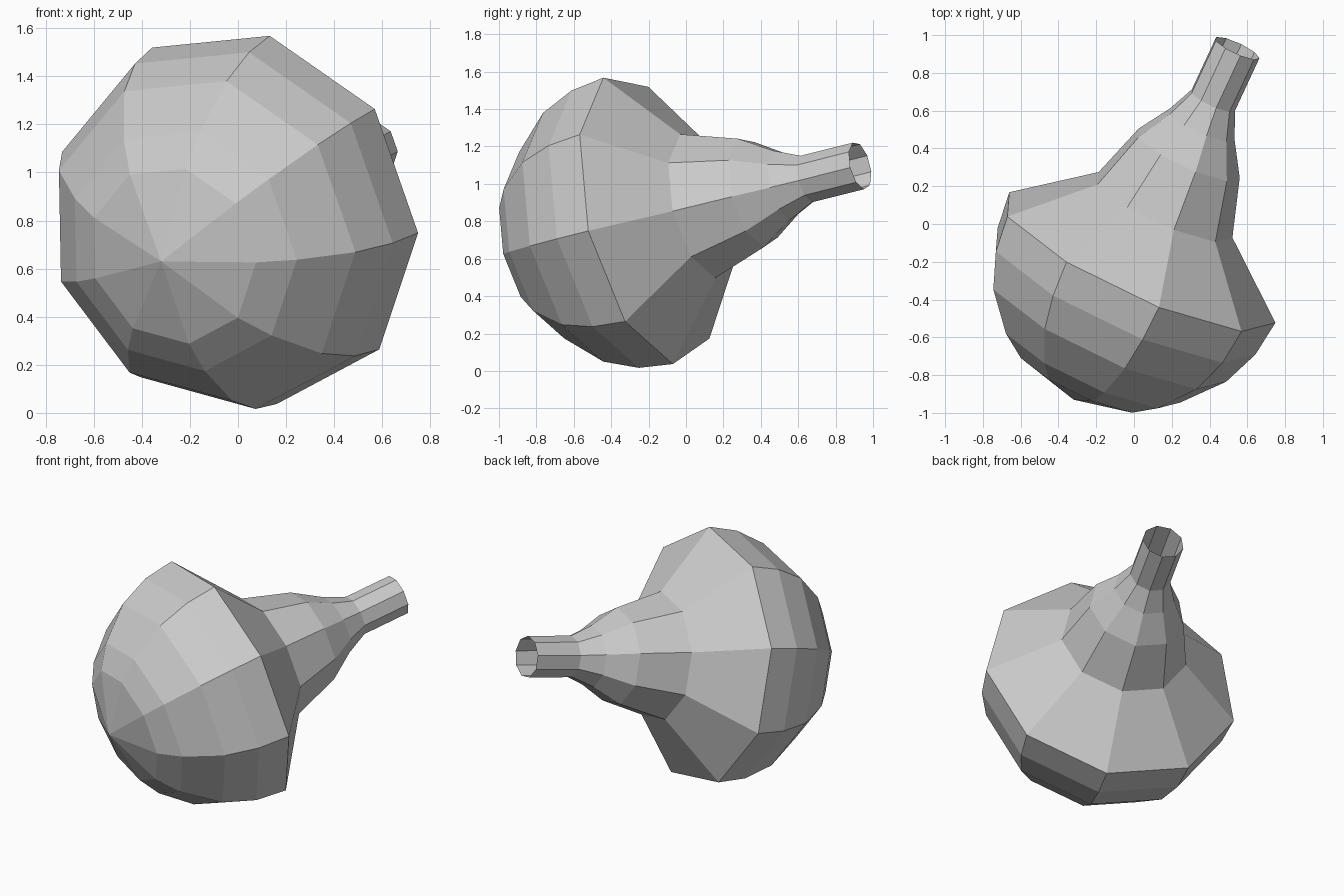
import bpy, bmesh
from math import cos, sin, tau
from mathutils import Vector

if "Cube" in bpy.data.objects:
    bpy.data.objects.remove(bpy.data.objects["Cube"])

SIDES = 9
base = Vector((-0.32, -0.93, 0.63))            # closed round end
axis = Vector((0.87, 1.87, 0.47)).normalized() # towards the open neck
u = Vector((0.9125, -0.40, -0.08))
u = (u - axis * u.dot(axis)).normalized()
w = axis.cross(u)

# (distance along axis, radius): round body, shoulder, open neck
profile = [(0.12, 0.38), (0.22, 0.52), (0.425, 0.695), (0.625, 0.775),
           (0.826, 0.80), (1.154, 0.402), (1.467, 0.303), (1.645, 0.193),
           (1.79, 0.13), (2.105, 0.13)]

bm = bmesh.new()
pole = bm.verts.new(base)
rings = []
for t, r in profile:
    rings.append([bm.verts.new(base + axis * t + r * (u * cos(tau * k / SIDES) + w * sin(tau * k / SIDES)))
                  for k in range(SIDES)])

# Fan over the round end, then quads between rings
for k in range(SIDES):
    n = (k + 1) % SIDES
    bm.faces.new((pole, rings[0][n], rings[0][k]))
    for a, b in zip(rings, rings[1:]):
        bm.faces.new((a[k], a[n], b[n], b[k]))
bmesh.ops.recalc_face_normals(bm, faces=bm.faces)

# Open neck leaves normals ambiguous: make sure they point outwards
bm.faces.ensure_lookup_table()
if bm.faces[0].normal.dot(axis) > 0:
    bmesh.ops.reverse_faces(bm, faces=bm.faces)

mesh = bpy.data.meshes.new("flask_body")
bm.to_mesh(mesh)
bm.free()
bpy.context.collection.objects.link(bpy.data.objects.new("flask_body", mesh))
